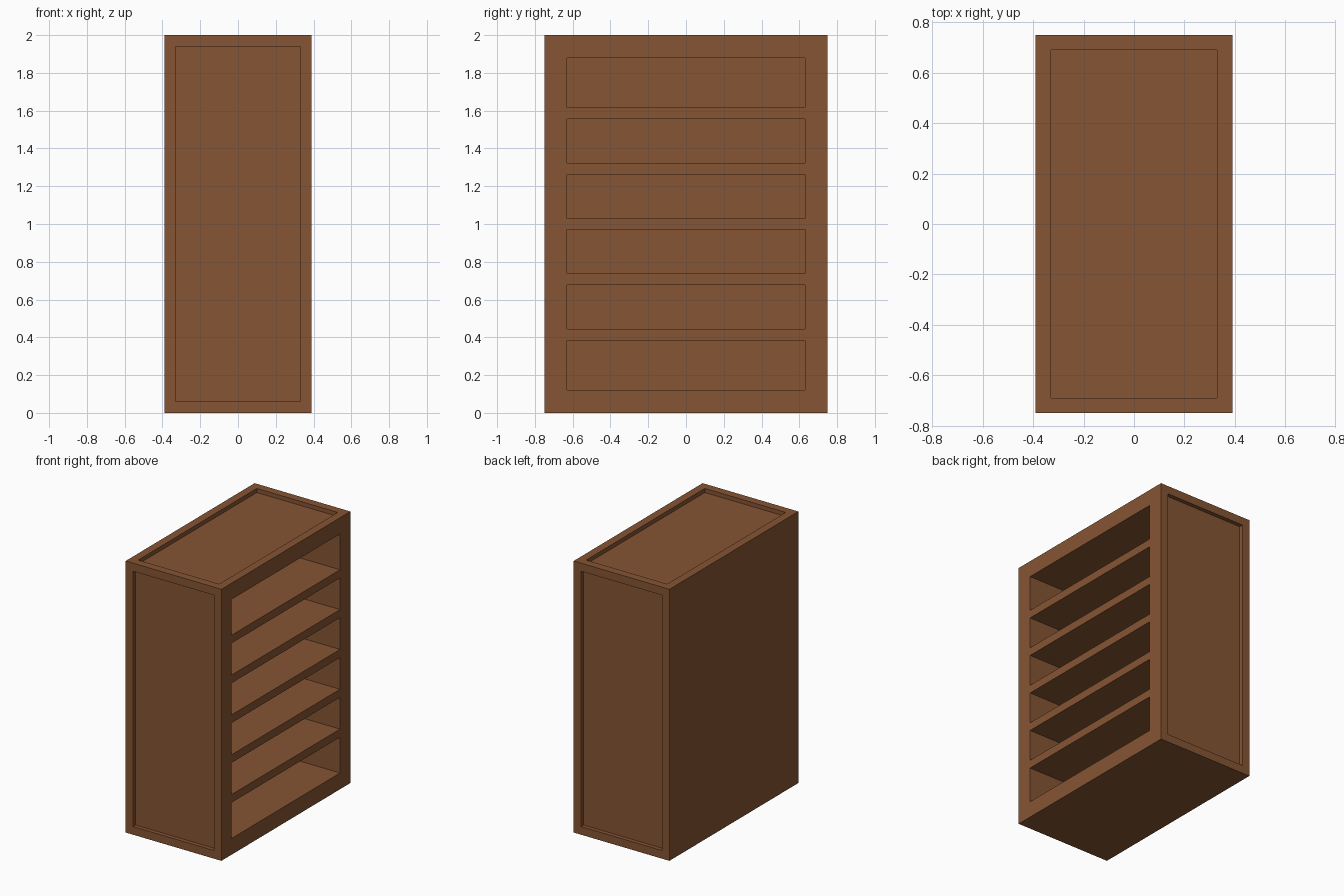
import bpy, bmesh
from mathutils import Vector, Matrix

if "Cube" in bpy.data.objects:
    bpy.data.objects.remove(bpy.data.objects["Cube"])

W, D, H = 0.78, 1.5, 2.0      # overall size
RIM, RECESS = 0.06, 0.03      # panel border and depth
FRAME, SHELF = 0.12, 0.06     # opening border and shelf thickness
COUNT = 6


def add_box(bm, lo, hi):
    lo, hi = Vector(lo), Vector(hi)
    m = Matrix.Translation((lo + hi) / 2) @ Matrix.Diagonal((*(hi - lo), 1))
    bmesh.ops.create_cube(bm, size=1, matrix=m)


def make_object(name, boxes):
    bm = bmesh.new()
    for lo, hi in boxes:
        add_box(bm, lo, hi)
    mesh = bpy.data.meshes.new(name)
    bm.to_mesh(mesh)
    bm.free()
    ob = bpy.data.objects.new(name, mesh)
    bpy.context.collection.objects.link(ob)
    return ob


x, y = W / 2, D / 2
wood = bpy.data.materials.new("brown_wood")
wood.diffuse_color = (0.24, 0.09, 0.033, 1)
wood.use_nodes = True
wood.node_tree.nodes["Principled BSDF"].inputs["Base Color"].default_value = wood.diffuse_color

# Solid cabinet body
cabinet = make_object("bookcase", [((-x, -y, 0), (x, y, H))])
cabinet.data.materials.append(wood)

# Recessed panels on front, back and top
cuts = [
    ((-x + RIM, -y - 0.1, RIM), (x - RIM, -y + RECESS, H - RIM)),
    ((-x + RIM, y - RECESS, RIM), (x - RIM, y + 0.1, H - RIM)),
    ((-x + RIM, -y + RIM, H - RECESS), (x - RIM, y - RIM, H + 0.1)),
]

# Shelf compartments open on the right side
pitch = (H - 2 * FRAME) / COUNT
for i in range(COUNT):
    z0 = FRAME + i * pitch + (SHELF / 2 if i > 0 else 0)
    z1 = FRAME + (i + 1) * pitch - (SHELF / 2 if i < COUNT - 1 else 0)
    cuts.append(((-x + RIM, -y + FRAME, z0), (x + 0.1, y - FRAME, z1)))

cutter = make_object("recess_cutter", cuts)
cutter.hide_render = True

# Carve the body, then discard the cutter
mod = cabinet.modifiers.new("carve", 'BOOLEAN')
mod.operation = 'DIFFERENCE'
mod.solver = 'EXACT'
mod.object = cutter
bpy.context.view_layer.objects.active = cabinet
bpy.ops.object.modifier_apply(modifier=mod.name)
bpy.data.objects.remove(cutter, do_unlink=True)
